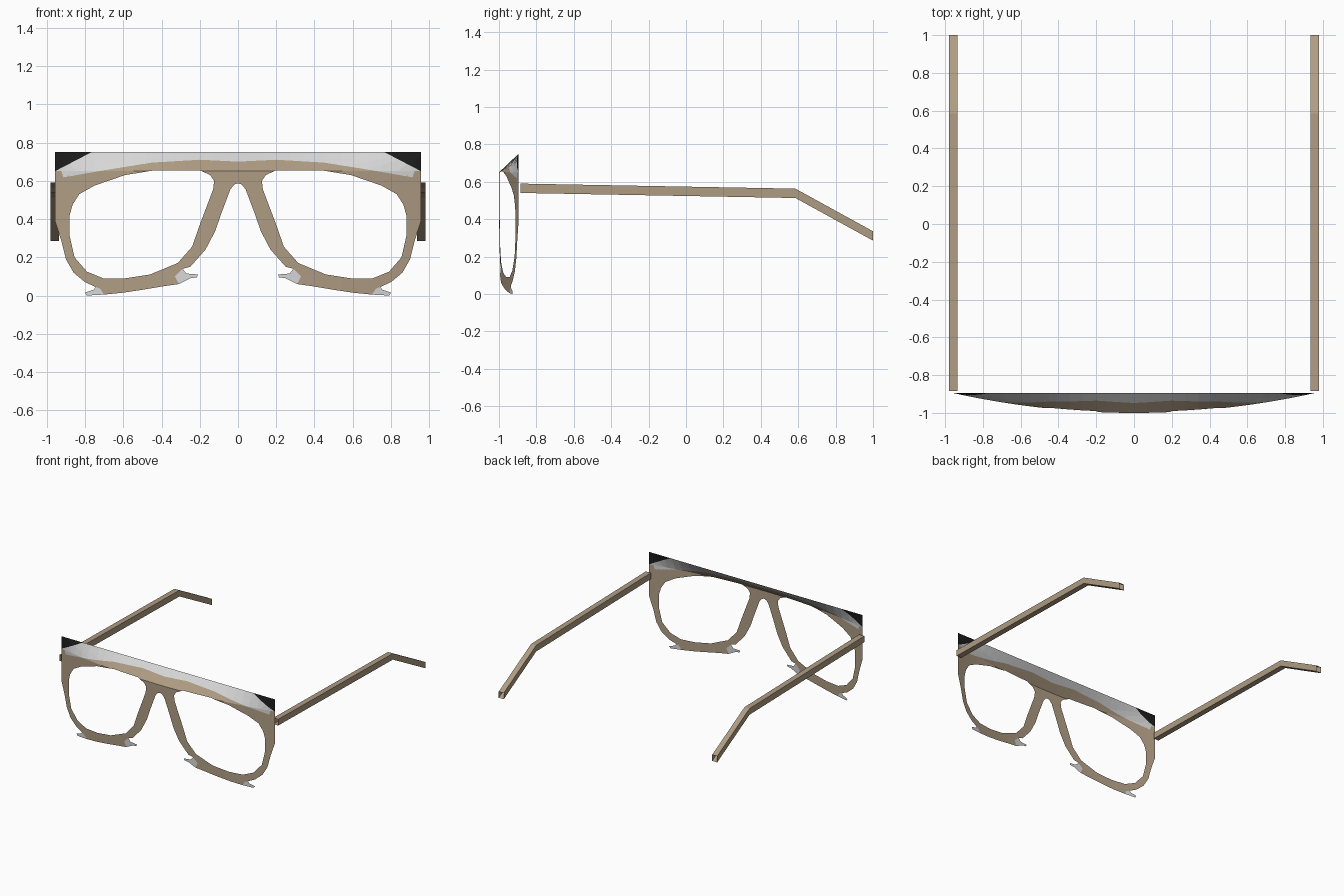
import bpy
import bmesh
from mathutils import Vector

default_cube = bpy.data.objects.get("Cube")
if default_cube:
    bpy.data.objects.remove(default_cube, do_unlink=True)


def make_material(name, colour):
    material = bpy.data.materials.new(name)
    material.use_nodes = True
    material.diffuse_color = (*colour, 1)
    shader = material.node_tree.nodes["Principled BSDF"]
    shader.inputs["Base Color"].default_value = (*colour, 1)
    shader.inputs["Roughness"].default_value = 0.7
    return material


tan = make_material("tan", (0.43, 0.335, 0.23))
pale_grey = make_material("pale grey", (0.68, 0.68, 0.68))
black = make_material("black", (0.012, 0.012, 0.012))

HALF_WIDTH = 0.957
BACK = -0.895
BOW = 0.105
CREASE = 0.65
TOP = 0.75

# Lower edge of the pale brow band, from the middle outwards
BAND = [(0, 0.70), (0.2, 0.71), (0.45, 0.695), (0.7, 0.655), (HALF_WIDTH, 0.61)]
# Diagonal edge of the black corner
CORNER = [(0.765, TOP), (HALF_WIDTH, 0.65)]


def height_on(line, x):
    for (xa, za), (xb, zb) in zip(line, line[1:]):
        if x <= xb:
            break
    return za + (zb - za) * (x - xa) / (xb - xa)


def sheet_depth(x, z):
    """Bowed front whose brow leans back to a straight top edge."""
    lean = max(0, (z - CREASE) / (TOP - CREASE))
    return BACK - BOW * (1 - (x / HALF_WIDTH) ** 2) * (1 - lean)


def cut(bm, start, end, chosen=lambda centre: True):
    """Split the chosen faces along a line in the front plane."""
    faces = [f for f in bm.faces if chosen(f.calc_center_median())]
    geom = set(faces)
    for f in faces:
        geom.update(f.edges)
        geom.update(f.verts)
    (xa, za), (xb, zb) = start, end
    bmesh.ops.bisect_plane(bm, geom=list(geom), dist=1e-5,
                           plane_co=(xa, 0, za), plane_no=(za - zb, 0, xb - xa))


def add_object(name, bm, materials):
    mesh = bpy.data.meshes.new(name)
    bm.to_mesh(mesh)
    bm.free()
    for material in materials:
        mesh.materials.append(material)
    obj = bpy.data.objects.new(name, mesh)
    bpy.context.collection.objects.link(obj)
    return obj


def make_sheet(name, loops, materials, banded=False):
    """Fill the outlines, bow the sheet, and mirror it across the middle."""
    bm = bmesh.new()
    edges = []
    for loop in loops:
        verts = [bm.verts.new((x, 0, z)) for x, z in loop]
        edges += [bm.edges.new(pair) for pair in zip(verts, verts[1:] + verts[:1])]
    bmesh.ops.triangle_fill(bm, edges=edges, use_beauty=True, normal=(0, -1, 0))

    # Strips that let the sheet bend, then the crease and colour borders
    strips = 14
    for i in range(1, strips):
        x = HALF_WIDTH * i / strips
        cut(bm, (x, 0), (x, 1))
    if banded:
        cut(bm, (0, CREASE), (1, CREASE))
        for a, b in zip(BAND, BAND[1:]):
            cut(bm, (b[0], 0), (b[0], 1))
            cut(bm, a, b, lambda c: a[0] < c.x < b[0] and c.z > 0.55)
        cut(bm, *CORNER, lambda c: c.x > 0.7 and c.z > 0.6)
        for f in bm.faces:
            c = f.calc_center_median()
            if c.x > CORNER[0][0] and c.z > height_on(CORNER, c.x):
                f.material_index = 2
            elif c.z > height_on(BAND, c.x):
                f.material_index = 1

    for v in bm.verts:
        v.co.y = sheet_depth(v.co.x, v.co.z)
    bm.normal_update()
    for f in bm.faces:
        if f.normal.y > 0:
            f.normal_flip()
    obj = add_object(name, bm, materials)
    obj.modifiers.new("mirror", "MIRROR")
    return obj


# Front frame: half outline from the top middle round to the nose bridge
outline = [
    (0, TOP), (HALF_WIDTH, TOP), (HALF_WIDTH, 0.39), (0.925, 0.29),
    (0.9, 0.19), (0.86, 0.12), (0.8, 0.07), (0.745, 0.045), (0.72, 0.035),
    (0.7, 0.005), (0.6, 0.015), (0.5, 0.03), (0.38, 0.05), (0.31, 0.06),
    (0.33, 0.1), (0.29, 0.14), (0.25, 0.15), (0.17, 0.24), (0.12, 0.335),
    (0.085, 0.435), (0.04, 0.555), (0.02, 0.58), (0, 0.587),
]
lens_hole = [
    (0.88, 0.42), (0.88, 0.31), (0.855, 0.2), (0.79, 0.125), (0.705, 0.09),
    (0.59, 0.09), (0.46, 0.11), (0.315, 0.17), (0.24, 0.255), (0.2, 0.37),
    (0.13, 0.555), (0.125, 0.6), (0.145, 0.63), (0.2, 0.655), (0.435, 0.655),
    (0.59, 0.63), (0.75, 0.575), (0.83, 0.53), (0.865, 0.475),
]
make_sheet("front_frame", [outline, lens_hole], [tan, pale_grey, black], banded=True)

# Small pale tabs under each rim
inner_tab = [(0.29, 0.14), (0.27, 0.115), (0.21, 0.11), (0.215, 0.095),
             (0.25, 0.09), (0.31, 0.06), (0.33, 0.1)]
outer_tab = [(0.745, 0.045), (0.755, 0.03), (0.8, 0.015), (0.79, 0),
             (0.7, 0.005), (0.72, 0.035)]
make_sheet("inner_tabs", [inner_tab], [pale_grey])
make_sheet("outer_tabs", [outer_tab], [pale_grey])

# Temple arms: open-ended square tubes that bend down behind the ear
ARM_PATH = [(-0.885, 0.54), (0.585, 0.513), (1, 0.285)]
ARM_HEIGHT = 0.05
ARM_INNER, ARM_OUTER = 0.935, 0.98


def make_arm(name, side):
    bm = bmesh.new()
    rings = []
    for y, z in ARM_PATH:
        corners = [(ARM_INNER, z), (ARM_OUTER, z),
                   (ARM_OUTER, z + ARM_HEIGHT), (ARM_INNER, z + ARM_HEIGHT)]
        rings.append([bm.verts.new(Vector((side * x, y, h))) for x, h in corners])
    for a, b in zip(rings, rings[1:]):
        for i in range(4):
            j = (i + 1) % 4
            face = bm.faces.new((a[i], a[j], b[j], b[i]))
            if side < 0:
                face.normal_flip()
    # Make every wall face outwards from the tube's middle
    bm.normal_update()
    middle = side * (ARM_INNER + ARM_OUTER) / 2
    for f in bm.faces:
        c = f.calc_center_median()
        sideways = (c.x - middle) * f.normal.x
        path_height = height_on(ARM_PATH, c.y) + ARM_HEIGHT / 2
        if sideways + (c.z - path_height) * f.normal.z < 0:
            f.normal_flip()
    return add_object(name, bm, [tan])


make_arm("left_temple_arm", 1)
make_arm("right_temple_arm", -1)
